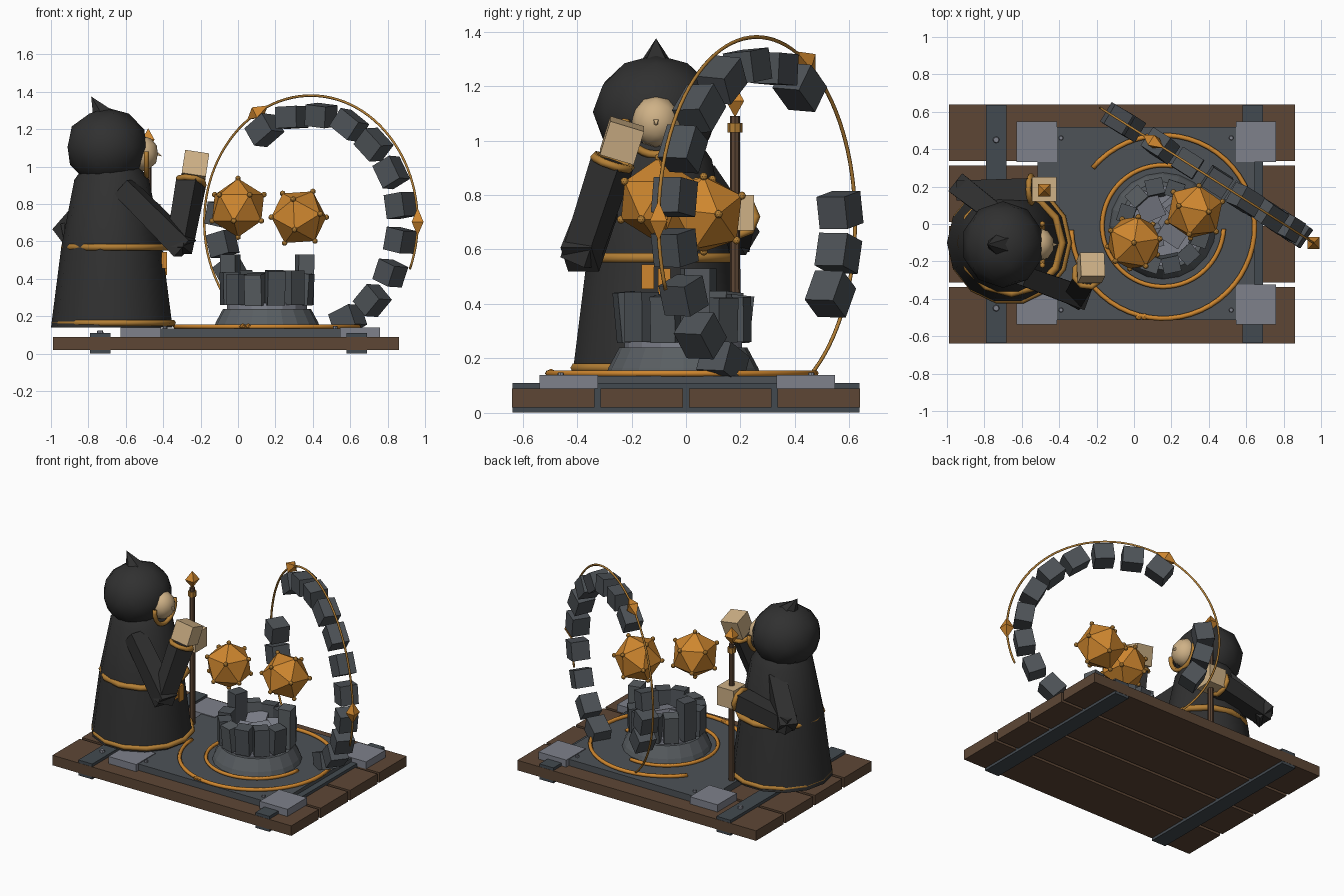
import bpy, bmesh, math, random
from mathutils import Vector, Matrix

if "Cube" in bpy.data.objects:
    bpy.data.objects.remove(bpy.data.objects["Cube"])

random.seed(4)
COLOURS = {
    "wood": (0.11, 0.062, 0.036), "dark_stone": (0.075, 0.085, 0.095), "mid_stone": (0.10, 0.112, 0.122),
    "light_stone": (0.21, 0.22, 0.26), "iron": (0.055, 0.068, 0.08), "gold": (0.62, 0.24, 0.028),
    "old_gold": (0.45, 0.21, 0.035), "cloth": (0.03, 0.03, 0.03), "skin": (0.62, 0.44, 0.24),
}
MATS = {}
for key, c in COLOURS.items():
    MATS[key] = bpy.data.materials.new(key)
    MATS[key].diffuse_color = (*c, 1)


def finish(bm, name, mat, smooth=False):
    bmesh.ops.recalc_face_normals(bm, faces=bm.faces)
    me = bpy.data.meshes.new(name)
    bm.to_mesh(me)
    bm.free()
    me.materials.append(MATS[mat])
    ob = bpy.data.objects.new(name, me)
    bpy.context.collection.objects.link(ob)
    for p in me.polygons:
        p.use_smooth = smooth
    return ob


def box(name, centre, size, mat, rot=None):
    bm = bmesh.new()
    m = Matrix.Translation(centre) @ (rot or Matrix()) @ Matrix.Diagonal((*size, 1))
    bmesh.ops.create_cube(bm, size=1, matrix=m)
    return finish(bm, name, mat)


def lathe(name, profile, centre, mat, sides=12, smooth=False, scale_y=1):
    """Solid of revolution around z from (radius, height) pairs."""
    bm = bmesh.new()
    rings = []
    for r, z in profile:
        rings.append([bm.verts.new((centre[0] + r * math.cos(a), centre[1] + r * scale_y * math.sin(a), z))
                      for a in [2 * math.pi * i / sides for i in range(sides)]])
    for lo, hi in zip(rings, rings[1:]):
        for i in range(sides):
            j = (i + 1) % sides
            bm.faces.new((lo[i], lo[j], hi[j], hi[i]))
    bm.faces.new(rings[0])
    bm.faces.new(rings[-1])
    ob = finish(bm, name, mat, smooth)
    if smooth:
        for p in (ob.data.polygons[-1], ob.data.polygons[-2]):
            p.use_smooth = False
    return ob


def arc_tube(name, centre, u, v, radius, start, end, thick, mat, steps=48, sides=6):
    """Tube along an arc in the plane spanned by u and v, angles in degrees."""
    u, v, centre = Vector(u), Vector(v), Vector(centre)
    n = u.cross(v)
    closed = abs(end - start) >= 360
    bm = bmesh.new()
    rings = []
    for i in range(steps + (0 if closed else 1)):
        a = math.radians(start + (end - start) * i / steps)
        d = u * math.cos(a) + v * math.sin(a)
        rings.append([bm.verts.new(centre + d * (radius + thick * math.cos(b)) + n * thick * math.sin(b))
                      for b in [2 * math.pi * k / sides for k in range(sides)]])
    for lo, hi in zip(rings, rings[1:] + (rings[:1] if closed else [])):
        for k in range(sides):
            j = (k + 1) % sides
            bm.faces.new((lo[k], lo[j], hi[j], hi[k]))
    if not closed:
        bm.faces.new(rings[0])
        bm.faces.new(rings[-1])
    return finish(bm, name, mat, True)


def limb(name, a, b, w0, w1, mat, sides=4):
    """Tapered prism from a to b."""
    a, b = Vector(a), Vector(b)
    d = b - a
    m = Matrix.Translation((a + b) / 2) @ d.to_track_quat('Z', 'Y').to_matrix().to_4x4()
    m = m @ Matrix.Rotation(math.pi / sides, 4, 'Z')
    bm = bmesh.new()
    bmesh.ops.create_cone(bm, cap_ends=True, segments=sides, radius1=w0, radius2=w1, depth=d.length, matrix=m)
    return finish(bm, name, mat)


def ball(name, centre, radii, mat, subdivisions=1, rot=None, smooth=False):
    bm = bmesh.new()
    m = Matrix.Translation(centre) @ (rot or Matrix()) @ Matrix.Diagonal((*radii, 1))
    bmesh.ops.create_icosphere(bm, subdivisions=subdivisions, radius=1, matrix=m)
    return finish(bm, name, mat, smooth)


def crystal(name, centre, radius, up, down, axis, mat):
    """Four-sided double point along an axis."""
    axis = Vector(axis).normalized()
    c = Vector(centre)
    limb(name + "_upper", c, c + axis * up, radius, 0, mat)
    limb(name + "_lower", c, c - axis * down, radius, 0, mat)


# Wooden base, straps and stone slab
for i, y in enumerate((-0.4875, -0.1625, 0.1625, 0.4875)):
    box(f"plank_{i}", (-0.065, y, 0.055), (1.85, 0.303, 0.07), "wood")
for i, x in enumerate((-0.737, 0.635)):
    box(f"strap_{i}", (x, 0, 0.056), (0.108, 1.275, 0.108), "iron")
box("floor_slab", (0.065, 0.003, 0.11), (1.16, 1.03, 0.05), "dark_stone")
for x in (-0.52, 0.652):
    for y in (-0.43, 0.44):
        box("corner_block", (x, y, 0.115), (0.215, 0.215, 0.05), "light_stone")
for x, y, z, r in ((-0.737, 0.45, 0.11, 0.018), (-0.737, -0.45, 0.11, 0.018), (-0.39, 0.46, 0.134, 0.013),
                   (-0.39, -0.46, 0.134, 0.013), (0.52, 0.46, 0.134, 0.013), (0.52, -0.46, 0.134, 0.013)):
    lathe("rivet", [(r, z), (r * 0.8, z + 0.015)], (x, y), "light_stone", 8)

# Inlaid floor rings
X, Y, Z = (1, 0, 0), (0, 1, 0), (0, 0, 1)
arc_tube("outer_floor_ring", (0.155, -0.015, 0.145), X, Y, 0.49, -178, 140, 0.013, "gold")
arc_tube("inner_floor_ring", (0.155, -0.01, 0.145), X, Y, 0.325, 80, 357, 0.012, "gold")
for dx in (-0.015, 0.015):
    ball("ring_bead", (0.04 + dx, -0.495, 0.147), (0.02, 0.02, 0.015), "gold")

# Round pedestal with a crown of broken stones
PX, PY = 0.155, -0.01
lathe("pedestal", [(0.285, 0.135), (0.275, 0.165), (0.235, 0.24)], (PX, PY), "mid_stone", 20)
lathe("pedestal_cap", [(0.215, 0.24), (0.215, 0.27)], (PX, PY), "light_stone", 16)
for i in range(12):
    a = math.radians(30 * i + 12)
    h = 0.27 if i in (0, 5) else random.uniform(0.16, 0.19)
    rot = Matrix.Rotation(a, 4, 'Z') @ Matrix.Rotation(random.uniform(-0.02, 0.12), 4, 'Y')
    box("crown_stone", (PX + 0.205 * math.cos(a), PY + 0.205 * math.sin(a), 0.26 + h / 2),
        (0.085, 0.095, h), "dark_stone" if i % 4 else "mid_stone", rot)
for x, y, s, t in ((0.08, 0.1, 0.13, 0.4), (0.2, -0.03, 0.14, 1.0), (0.1, -0.06, 0.1, 0.2), (0.23, 0.09, 0.11, 0.7)):
    box("rubble", (x, y, 0.3), (s, s, 0.15), "light_stone",
        Matrix.Rotation(t, 4, 'Z') @ Matrix.Rotation(0.25, 4, 'X'))

# Floating faceted orbs with beads on each corner
for centre, rot in (((0.0, -0.1, 0.78), Matrix.Rotation(0.15, 4, 'Z')),
                    ((0.325, 0.065, 0.73), Matrix.Rotation(0.5, 4, 'Y') @ Matrix.Rotation(0.4, 4, 'Z'))):
    orb = ball("floating_orb", centre, (0.157,) * 3, "gold", 1, rot)
    for v in orb.data.vertices:
        ball("orb_bead", v.co, (0.015,) * 3, "old_gold", 2)

# Portal: upright ring standing diagonally, floating stones and crystals
C = Vector((0.39, 0.26, 0.705))
U, V = Vector((0.845, -0.535, 0)).normalized(), Vector((0, 0, 1))
N = U.cross(V)
arc_tube("portal_ring", C, U, V, 0.675, -22, 237, 0.007, "old_gold", 72)
for k in range(14):
    deg = 121 - 18.7 * k if k < 11 else (176, 192, 208)[k - 11]
    a = math.radians(deg)
    d, t = U * math.cos(a) + V * math.sin(a), V * math.cos(a) - U * math.sin(a)
    rot = Matrix((d, t, d.cross(t))).transposed().to_4x4() @ Matrix.Rotation(random.uniform(-0.2, 0.2), 4, 'Z')
    rot = rot @ Matrix.Rotation(random.uniform(-0.12, 0.12), 4, 'Y')
    box("portal_stone", C + d * 0.572, (0.115, random.uniform(0.115, 0.14), 0.12), "dark_stone", rot)
for deg in (0, 120):
    a = math.radians(deg)
    d, t = U * math.cos(a) + V * math.sin(a), V * math.cos(a) - U * math.sin(a)
    crystal("portal_crystal", C + d * 0.675, 0.045, 0.075, 0.075, t, "gold")

# Robed figure facing +x
BX, BY = -0.665, -0.1
lathe("robe", [(0.325, 0.14), (0.27, 0.57), (0.2, 0.93), (0.15, 1.0)], (BX - 0.01, BY), "cloth", 14, True)
arc_tube("robe_hem", (BX, BY, 0.165), X, Y, 0.315, 0, 360, 0.018, "old_gold", 14)
arc_tube("belt", (BX + 0.01, BY, 0.57), X, Y, 0.272, 0, 360, 0.02, "old_gold", 12)
for y, z, h in ((-0.14, 0.5, 0.09), (-0.08, 0.475, 0.11)):
    box("belt_tab", (-0.395, y, z), (0.03, 0.045, h), "gold")
ball("hood", (-0.7, -0.11, 1.105), (0.222, 0.232, 0.21), "cloth", 2, None, True)
limb("hood_point", (-0.715, -0.11, 1.26), (-0.785, -0.11, 1.375), 0.075, 0, "cloth", 6)
ball("face", (-0.51, -0.11, 1.07), (0.085, 0.09, 0.095), "skin", 2, None, True)
limb("nose", (-0.445, -0.11, 1.075), (-0.405, -0.11, 1.055), 0.018, 0, "skin")
arc_tube("hood_trim", (-0.49, -0.11, 1.06), Y, Z, 0.112, 170, 370, 0.015, "old_gold", 16)

# Bent arms: shoulder, elbow, wrist, hand
for side, sh, el, wr, hand, yaw in (
        ("raised", (-0.61, -0.27, 0.89), (-0.31, -0.38, 0.59), (-0.25, -0.27, 0.92), (-0.23, -0.235, 1.0), 0.15),
        ("staff", (-0.72, 0.04, 0.87), (-0.90, 0.18, 0.65), (-0.55, 0.185, 0.72), (-0.48, 0.185, 0.735), 0.0)):
    sh, el, wr = Vector(sh), Vector(el), Vector(wr)
    limb(side + "_upper_sleeve", sh, el + (el - sh).normalized() * 0.04, 0.075, 0.085, "cloth")
    limb(side + "_lower_sleeve", el - (wr - el).normalized() * 0.04, wr, 0.075, 0.085, "cloth")
    fore = (wr - el).normalized()
    q = fore.to_track_quat('Z', 'Y').to_matrix()
    arc_tube(side + "_cuff", wr, q.col[0], q.col[1], 0.072, 0, 360, 0.016, "old_gold", 8)
    box(side + "_hand", hand, (0.13, 0.13, 0.13), "skin",
        Matrix.Rotation(yaw, 4, 'Y') @ Matrix.Rotation(-yaw * 2, 4, 'X'))

# Staff with pointed tip
SX, SY = -0.48, 0.18
lathe("staff_shaft", [(0.02, 0.135), (0.018, 1.09)], (SX, SY), "wood", 8)
lathe("staff_collar", [(0.027, 1.03), (0.027, 1.065)], (SX, SY), "old_gold", 8)
crystal("staff_tip", (SX, SY, 1.145), 0.047, 0.06, 0.06, (0, 0, 1), "gold")

for m in bpy.data.materials:
    if m.users and not m.is_grease_pencil:
        m.use_nodes = True
        m.node_tree.nodes["Principled BSDF"].inputs["Base Color"].default_value = m.diffuse_color
